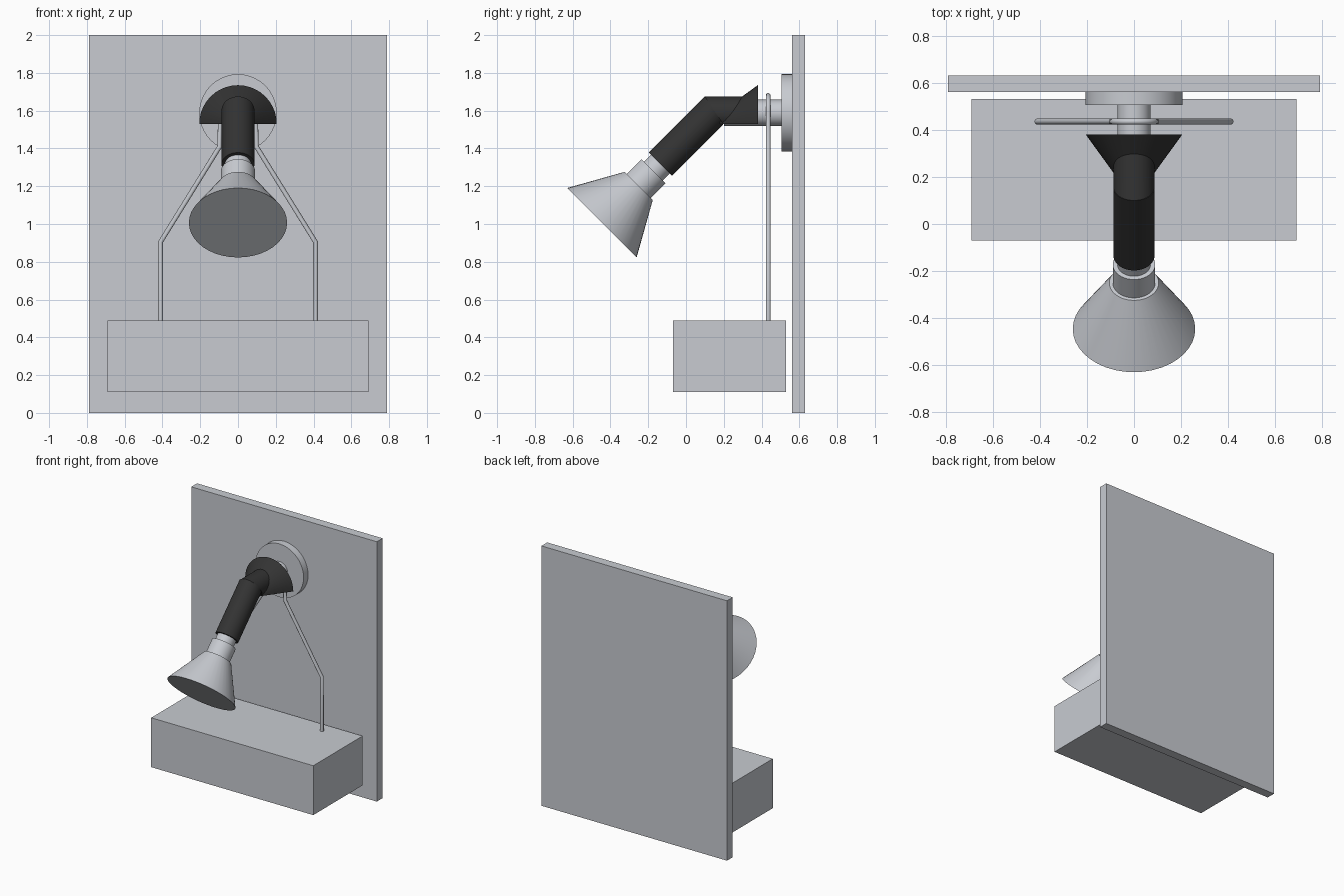
import bpy, bmesh, math
from mathutils import Vector, Matrix

cube = bpy.data.objects.get("Cube")
if cube:
    bpy.data.objects.remove(cube, do_unlink=True)


def material(name, colour):
    mat = bpy.data.materials.new(name)
    mat.use_nodes = True
    mat.diffuse_color = (*colour, 1)
    mat.node_tree.nodes["Principled BSDF"].inputs["Base Color"].default_value = (*colour, 1)
    return mat


GREY = material("light_grey", (0.58, 0.60, 0.64))
BLACK = material("soft_black", (0.033, 0.033, 0.033))


def finish(name, data, mat):
    obj = bpy.data.objects.new(name, data)
    bpy.context.scene.collection.objects.link(obj)
    data.materials.append(mat)
    return obj


def block(name, x, y, z, mat):
    bm = bmesh.new()
    bmesh.ops.create_cube(bm, size=1)
    for v in bm.verts:
        v.co = (v.co.x * 2 * x, y[0] + (v.co.y + 0.5) * (y[1] - y[0]),
                z[0] + (v.co.z + 0.5) * (z[1] - z[0]))
    me = bpy.data.meshes.new(name)
    bm.to_mesh(me)
    bm.free()
    return finish(name, me, mat)


def turned(name, start, end, r0, r1, mat, cuts=()):
    """Capped cylinder or cone between two (y, z) points, trimmed by planes."""
    a, b = Vector((0, *start)), Vector((0, *end))
    axis = b - a
    rot = axis.to_track_quat('Z', 'Y').to_matrix().to_4x4()
    bm = bmesh.new()
    bmesh.ops.create_cone(bm, cap_ends=True, segments=40, radius1=r0, radius2=r1,
                          depth=axis.length, matrix=Matrix.Translation((a + b) / 2) @ rot)
    for point, normal in cuts:
        bmesh.ops.bisect_plane(bm, geom=bm.verts[:] + bm.edges[:] + bm.faces[:],
                               plane_co=(0, *point), plane_no=(0, *normal), clear_outer=True)
        bmesh.ops.holes_fill(bm, edges=[e for e in bm.edges if e.is_boundary], sides=0)
    bmesh.ops.recalc_face_normals(bm, faces=bm.faces[:])
    me = bpy.data.meshes.new(name)
    bm.to_mesh(me)
    bm.free()
    obj = finish(name, me, mat)
    bpy.ops.object.select_all(action='DESELECT')
    obj.select_set(True)
    bpy.context.view_layer.objects.active = obj
    bpy.ops.object.shade_smooth_by_angle(angle=math.radians(30))
    return obj


# Backboard and basin
block("backboard", 0.79, (0.56, 0.63), (0, 2), GREY)
block("basin", 0.69, (-0.07, 0.53), (0.11, 0.49), GREY)

# Wall mount and pipe
PIPE_Z, CUT_Z = 1.588, 1.53
turned("wall_flange", (0.56, PIPE_Z), (0.505, PIPE_Z), 0.205, 0.205, GREY)
turned("wall_pipe", (0.51, PIPE_Z), (0.2, PIPE_Z), 0.07, 0.07, GREY)

# Black elbow sleeve: half cone, horizontal part and sloping arm
ELBOW = Vector((0.136, PIPE_Z))
SLOPE = Vector((-1, -1)).normalized()
MITRE = Vector((-0.145, -0.095)).normalized()
CORNER = (0.10, 1.675)
floor_cut = ((0, CUT_Z), (0, -1))


def along(t):
    return ELBOW + SLOPE * t


turned("sleeve_cone", (0.38, CUT_Z), (0.18, CUT_Z), 0.205, 0.06, BLACK, [floor_cut])
turned("sleeve_top", (0.38, PIPE_Z), (0, PIPE_Z), 0.087, 0.087, BLACK,
       [floor_cut, (CORNER, MITRE)])
turned("sleeve_arm", along(0.384), along(-0.3), 0.087, 0.087, BLACK,
       [(CORNER, -MITRE)])

# Spout: neck, collar and flared head
turned("spout_neck", along(0.33), along(0.45), 0.07, 0.07, GREY)
turned("spout_collar", along(0.436), along(0.55), 0.09, 0.09, GREY)
turned("spout_head", along(0.546), along(0.822), 0.105, 0.26, GREY)

# Hanger rod looped over the pipe, mirrored left and right
LOOP = 0.092
side = [(0.41, 0.48), (0.41, 0.905), (LOOP + 0.005, 1.41)]
arc = [(LOOP * math.cos(a), PIPE_Z + LOOP * math.sin(a))
       for a in (math.pi * i / 16 for i in range(17))]
path = side + arc + [(-x, z) for x, z in reversed(side)]
curve = bpy.data.curves.new("hanger_rod", 'CURVE')
curve.dimensions = '3D'
curve.bevel_depth = 0.013
curve.bevel_resolution = 3
curve.use_fill_caps = True
spline = curve.splines.new('POLY')
spline.points.add(len(path) - 1)
for p, (x, z) in zip(spline.points, path):
    p.co = (x, 0.435, z, 1)
finish("hanger_rod", curve, GREY)
